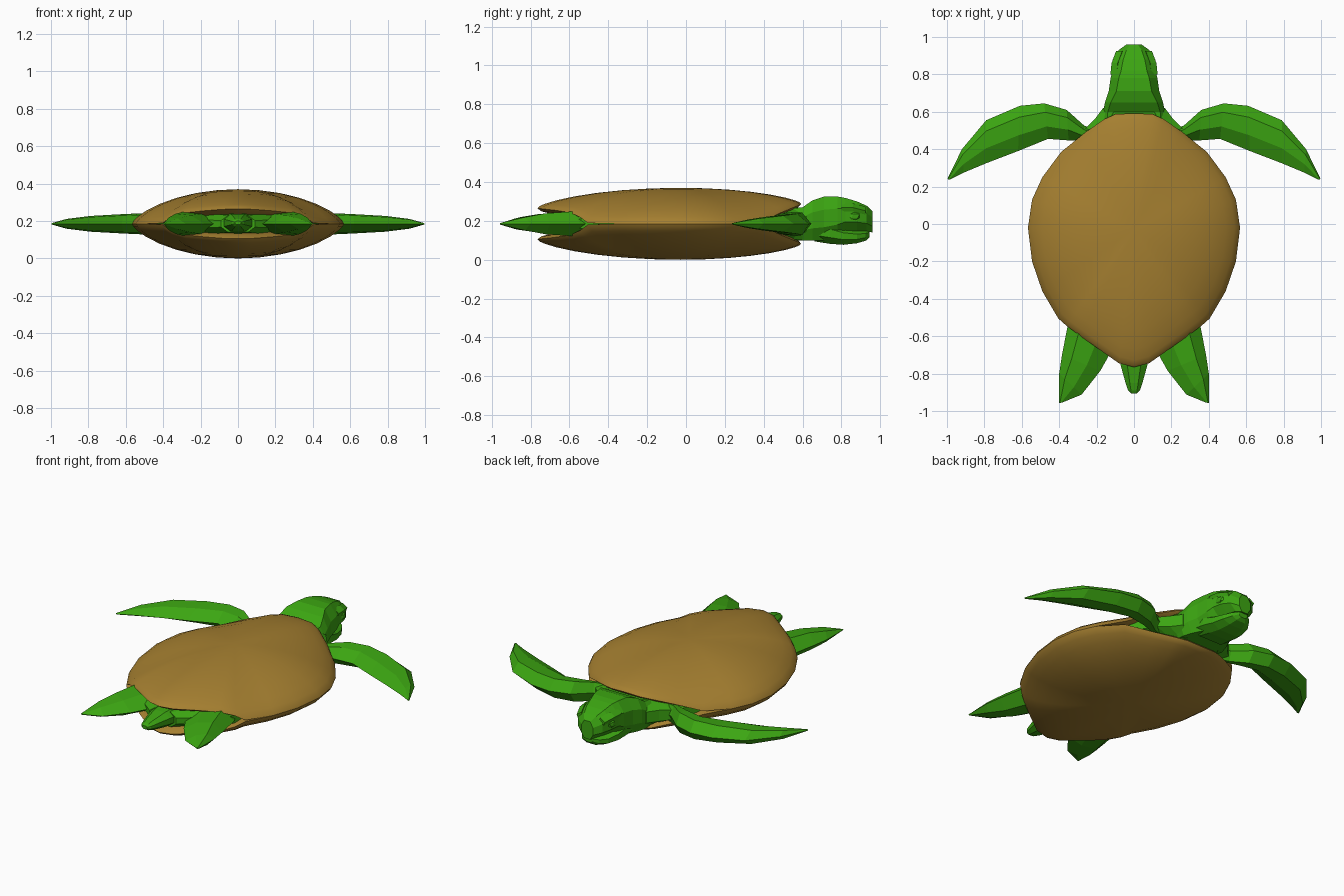
import bpy, bmesh, math

if "Cube" in bpy.data.objects:
    bpy.data.objects.remove(bpy.data.objects["Cube"])

MID = 0.185  # height of the middle plane of the animal


def material(name, rgb):
    m = bpy.data.materials.new(name)
    m.diffuse_color = (*rgb, 1)
    m.use_nodes = True
    m.node_tree.nodes["Principled BSDF"].inputs["Base Color"].default_value = m.diffuse_color
    return m


GREEN = material("skin green", (0.045, 0.38, 0.006))
BROWN = material("shell brown", (0.38, 0.215, 0.03))


def finish(name, bm, mat, mirror=False, smooth=False):
    bmesh.ops.remove_doubles(bm, verts=bm.verts, dist=0.0005)
    bmesh.ops.recalc_face_normals(bm, faces=bm.faces)
    me = bpy.data.meshes.new(name)
    bm.to_mesh(me)
    bm.free()
    me.materials.append(mat)
    ob = bpy.data.objects.new(name, me)
    bpy.context.collection.objects.link(ob)
    if mirror:
        ob.modifiers.new("mirror", 'MIRROR')
    if smooth:
        bpy.context.view_layer.objects.active = ob
        ob.select_set(True)
        bpy.ops.object.shade_smooth_by_angle(angle=math.radians(50))
        ob.select_set(False)
    return ob


def bridge(bm, a, b):
    n = len(a)
    for i in range(n):
        bm.faces.new((a[i], a[(i + 1) % n], b[(i + 1) % n], b[i]))


def loft(name, rings, **kw):
    """Skin a list of equal-length point rings and cap both ends."""
    bm = bmesh.new()
    loops = [[bm.verts.new(p) for p in r] for r in rings]
    for a, b in zip(loops, loops[1:]):
        bridge(bm, a, b)
    bm.faces.new(loops[0])
    bm.faces.new(loops[-1])
    return finish(name, bm, GREEN, **kw)


def trunk_ring(y, w, lo, hi, flat=0.6):
    """Eight-sided cross-section facing along y."""
    q = (hi - lo) * 0.3
    return [(w * flat, y, hi), (w, y, hi - q), (w, y, lo + q), (w * flat, y, lo),
            (-w * flat, y, lo), (-w, y, lo + q), (-w, y, hi - q), (-w * flat, y, hi)]


def blade_ring(lead, trail, h):
    """Six-sided flipper cross-section between leading and trailing edges."""
    def at(f, z):
        return (lead[0] + (trail[0] - lead[0]) * f,
                lead[1] + (trail[1] - lead[1]) * f, MID + z)
    return [at(0, 0), at(.25, h), at(.65, h * .85), at(1, 0), at(.65, -h * .85), at(.25, -h)]


# Shell: outline points (x, y, half gap between upper and lower rims)
half = [(0, .592, .105), (.1, .587, .10), (.16, .56, .09), (.26, .49, .06),
        (.39, .385, .01), (.49, .25, 0), (.545, .13, 0), (.567, -.02, 0),
        (.545, -.2, 0), (.49, -.36, 0), (.405, -.505, .004), (.36, -.545, .035),
        (.29, -.597, .06), (.18, -.675, .072), (.08, -.745, .08), (0, -.765, .082)]
outline = half + [(-x, y, e) for x, y, e in half[-2:0:-1]]
bm = bmesh.new()
for side in (1, -1):
    loops = []
    # inner lip, rim, then rings rising to the crown
    for t, lip in ((.9, .62), (.97, .78), (1, .97), (.985, 0), (.95, 0), (.87, 0),
                   (.74, 0), (.58, 0), (.4, 0), (.2, 0)):
        ring = []
        for x, y, e in outline:
            h = e * lip if lip else e + (.185 - e) * (1 - t * t) ** .7
            ring.append(bm.verts.new((x * t, (y + .03) * t - .03, MID + side * h)))
        loops.append(ring)
    for a, b in zip(loops, loops[1:]):
        bridge(bm, a, b)
    top = bm.verts.new((0, -.03, MID + side * .185))
    last = loops[-1]
    for i in range(len(last)):
        bm.faces.new((last[i], last[(i + 1) % len(last)], top))
finish("shell", bm, BROWN, smooth=True)

# Body inside the shell, showing at the shoulders and rear
loft("body", [trunk_ring(y, w, MID - h, MID + h) for y, w, h in (
    (-.73, .09, .045), (-.55, .33, .06), (-.3, .42, .065), (0, .46, .07),
    (.3, .38, .07), (.44, .30, .07), (.51, .26, .075), (.56, .21, .085), (.62, .165, .085))])

# Neck and head, ending in the upper beak
loft("neck_and_head", [trunk_ring(*s) for s in (
    (.5, .19, .11, .26, .75), (.6, .165, .10, .27, .85), (.65, .155, .10, .305, .8),
    (.71, .135, .10, .325, .7), (.78, .125, .12, .325, .65), (.82, .115, .142, .318, .6),
    (.88, .105, .148, .30, .55), (.93, .082, .148, .278, .5), (.96, .04, .14, .25, .5))])

# Lower jaw, set slightly inside the beak
loft("lower_jaw", [trunk_ring(*s) for s in (
    (.66, .12, .095, .2, .65), (.74, .118, .082, .19, .6), (.81, .106, .077, .165, .55),
    (.88, .088, .085, .152, .5), (.925, .06, .098, .152, .5), (.945, .03, .115, .152, .5))])

# Eyes under angular brows
bm = bmesh.new()
bmesh.ops.create_icosphere(bm, subdivisions=1, radius=1)
for v in bm.verts:
    v.co = (.1 + v.co.x * .018, .865 + v.co.y * .034, .225 + v.co.z * .026)
finish("eye", bm, GREEN, mirror=True)
loft("brow", [[(x - .03, y, z), (x, y, z - .02), (x + .008, y, z), (x - .025, y, z + .022)]
              for x, y, z in ((.118, .80, .27), (.112, .86, .268), (.088, .925, .252))],
     mirror=True)

# Front flippers, sweeping outward and back
loft("front_flipper", [blade_ring(*s) for s in (
    ((.17, .5), (.2, .38), .05), ((.265, .525), (.28, .445), .056),
    ((.36, .61), (.35, .447), .062), ((.48, .645), (.46, .455), .058),
    ((.61, .632), (.62, .39), .052), ((.79, .555), (.79, .325), .042),
    ((.92, .40), (.91, .275), .026), ((.998, .24), (.985, .237), .004))], mirror=True)

# Rear flippers
loft("rear_flipper", [blade_ring(*s) for s in (
    ((.30, -.42), (.08, -.5), .055), ((.355, -.545), (.11, -.66), .064),
    ((.385, -.7), (.18, -.785), .054), ((.40, -.8), (.28, -.912), .034),
    ((.40, -.957), (.385, -.955), .004))], mirror=True)

# Tail
loft("tail", [trunk_ring(y, w, MID + .005 - h, MID + .005 + h, .5) for y, w, h in (
    (-.68, .085, .05), (-.76, .07, .045), (-.85, .045, .03), (-.89, .032, .02), (-.907, .015, .01))])
